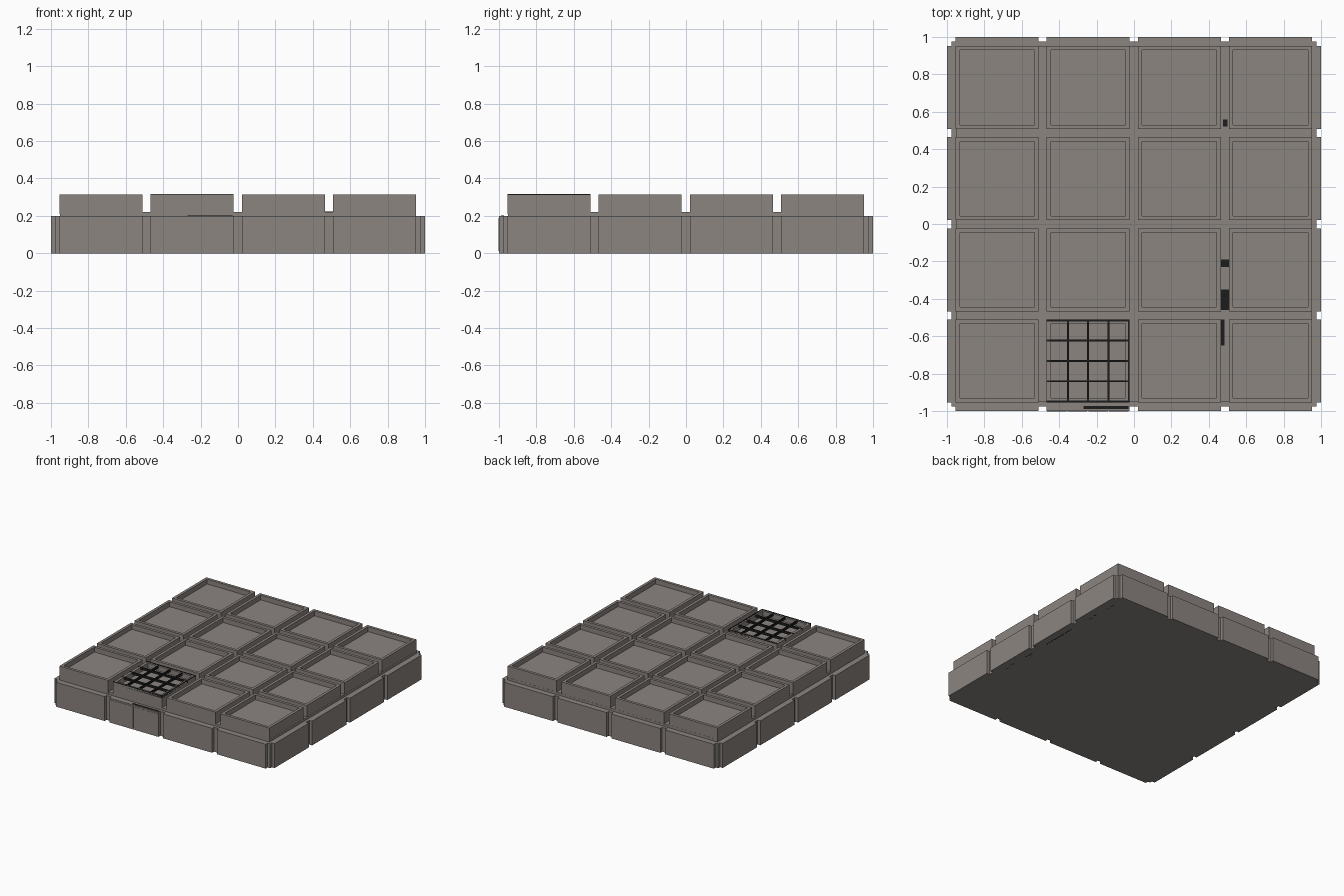
import bpy, bmesh

if "Cube" in bpy.data.objects:
    bpy.data.objects.remove(bpy.data.objects["Cube"])

def material(name, col):
    m = bpy.data.materials.new(name)
    m.diffuse_color = (*col, 1)
    m.use_nodes = True
    m.node_tree.nodes["Principled BSDF"].inputs["Base Color"].default_value = m.diffuse_color
    return m

STONE = material("warm grey", (0.26, 0.233, 0.217))
DARK = material("near black", (0.012, 0.012, 0.012))

def finish(bm, name, mat):
    me = bpy.data.meshes.new(name)
    bm.to_mesh(me)
    bm.free()
    me.materials.append(mat)
    ob = bpy.data.objects.new(name, me)
    bpy.context.collection.objects.link(ob)
    return ob

def add_box(bm, x0, x1, y0, y1, z0, z1):
    r = bmesh.ops.create_cube(bm, size=1)
    for v in r["verts"]:
        v.co.x = x0 + (v.co.x + 0.5) * (x1 - x0)
        v.co.y = y0 + (v.co.y + 0.5) * (y1 - y0)
        v.co.z = z0 + (v.co.z + 0.5) * (z1 - z0)
    return r["verts"]

def boxes(name, mat, items):
    bm = bmesh.new()
    for b in items:
        add_box(bm, *b)
    return finish(bm, name, mat)

CENTERS = [-0.732, -0.245, 0.243, 0.73]
H = 0.222       # half width of a block
TOP = 0.315

# solid base with the raised channel floor between the blocks
boxes("base_slab", STONE, [(-0.975, 0.975, -0.975, 0.975, 0, 0.2)])
boxes("channel_floor", STONE, [(-0.953, 0.953, -0.953, 0.953, 0.19, 0.22)])

# sixteen blocks with a recessed tray top
for i, cx in enumerate(CENTERS):
    for j, cy in enumerate(CENTERS):
        bm = bmesh.new()
        add_box(bm, cx - H, cx + H, cy - H, cy + H, 0.21, TOP)
        bm.normal_update()
        top = [f for f in bm.faces if f.normal.z > 0.9]
        bmesh.ops.inset_region(bm, faces=top, thickness=0.032)
        ext = bmesh.ops.extrude_face_region(bm, geom=top)
        for v in [g for g in ext["geom"] if isinstance(g, bmesh.types.BMVert)]:
            v.co.z -= 0.04
        bmesh.ops.delete(bm, geom=top, context='FACES')
        finish(bm, f"tray_block_{i}_{j}", STONE)

# outer wall panels on all four sides
panels = []
for c in CENTERS:
    for s in (-1, 1):
        a, b = sorted((s * 0.96, s * 1.0))
        panels.append((c - H, c + H, a, b, 0, 0.2))
        panels.append((a, b, c - H, c + H, 0, 0.2))
boxes("wall_panels", STONE, panels)

# grating bars over one tray
gx, gy = CENTERS[1], CENTERS[0]
bars = []
for k in range(5):
    o = -0.217 + k * 0.1085
    if k > 0:
        bars.append((gx + o - 0.005, gx + o + 0.005, gy - H, gy + H, 0.298, 0.317))
    bars.append((gx - H, gx + H, gy + o - 0.005, gy + o + 0.005, 0.298, 0.317))
boxes("grating_bars", DARK, bars)

# framed plates on the front panel under the grating
plates = []
for k in range(4):
    x = gx - H + 0.002 + k * 0.1105
    plates.append((x, x + 0.104, -1.002, -0.99, 0.012, 0.188))
boxes("front_plates", STONE, plates)

# dark slots in the channels and on the front ledge
boxes("channel_slots", DARK, [
    (0.466, 0.508, -0.23, -0.19, 0.218, 0.222),
    (0.466, 0.508, -0.46, -0.35, 0.218, 0.222),
    (0.466, 0.485, -0.65, -0.51, 0.218, 0.222),
    (0.475, 0.5, 0.52, 0.56, 0.218, 0.222),
    (-0.27, -0.03, -0.99, -0.972, 0.198, 0.202)])

# dark slots along the underside of the right edge
boxes("underside_slots", DARK, [
    (0.925, 0.942, y0, y1, 0.0, 0.003) for y0, y1 in
    ((0.79, 0.88), (0.59, 0.68), (0.1, 0.39), (-0.17, -0.07), (-0.36, -0.27))])
